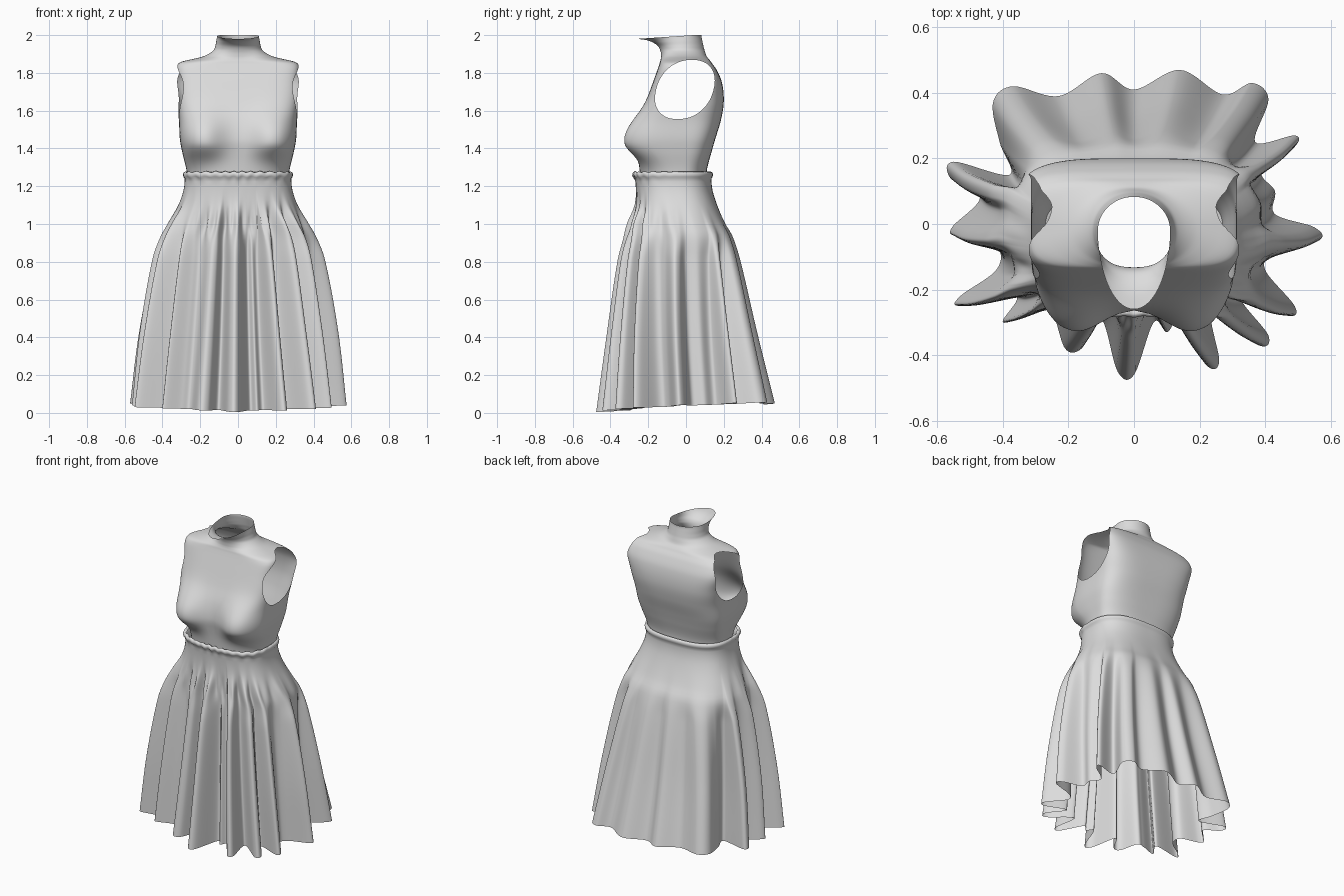
import bpy, bmesh, math
from mathutils import Vector

if "Cube" in bpy.data.objects:
    bpy.data.objects.remove(bpy.data.objects["Cube"])

mat = bpy.data.materials.new("plain_grey")
mat.diffuse_color = (0.72, 0.72, 0.72, 1)
mat.use_nodes = True
mat.node_tree.nodes["Principled BSDF"].inputs["Base Color"].default_value = mat.diffuse_color


def key(table, z):
    """Smooth interpolation through rows of (z, values...)."""
    z = min(max(z, table[0][0]), table[-1][0])
    i = 0
    while i < len(table) - 2 and z > table[i + 1][0]:
        i += 1

    def slope(k, c):
        a, b = table[max(k - 1, 0)], table[min(k + 1, len(table) - 1)]
        return (b[c] - a[c]) / (b[0] - a[0])
    p, q = table[i], table[i + 1]
    h = q[0] - p[0]
    t = (z - p[0]) / h
    return [(2*t**3 - 3*t*t + 1) * p[c] + (t**3 - 2*t*t + t) * h * slope(i, c)
            + (3*t*t - 2*t**3) * q[c] + (t**3 - t*t) * h * slope(i + 1, c)
            for c in range(1, len(p))]


def loft(rings):
    """Open tube through rings of equal length, listed from bottom to top."""
    bm = bmesh.new()
    vs = [[bm.verts.new(p) for p in r] for r in rings]
    n = len(vs[0])
    for a, b in zip(vs, vs[1:]):
        for i in range(n):
            j = (i + 1) % n
            bm.faces.new((a[i], a[j], b[j], b[i]))
    return bm


def finish(name, bm):
    me = bpy.data.meshes.new(name)
    bm.to_mesh(me)
    bm.free()
    me.materials.append(mat)
    me.polygons.foreach_set("use_smooth", [True] * len(me.polygons))
    ob = bpy.data.objects.new(name, me)
    bpy.context.collection.objects.link(ob)


def spow(v, e):
    return math.copysign(abs(v) ** e, v)


# Torso: z, half width, front y, back y, squareness
TORSO = [
    (1.18, .265, -.235, .11, 2.4), (1.28, .272, -.245, .11, 2.6),
    (1.38, .295, -.255, .135, 3.1), (1.45, .308, -.26, .155, 3.4),
    (1.55, .313, -.245, .185, 3.6), (1.65, .325, -.21, .20, 4.2),
    (1.75, .33, -.175, .19, 4.8), (1.82, .33, -.15, .16, 4.8),
    (1.85, .318, -.14, .138, 4.0), (1.862, .29, -.137, .13, 3.2),
    (1.872, .245, -.134, .122, 2.5), (1.887, .185, -.132, .11, 2.1),
    (1.915, .135, -.135, .10, 2.0), (1.94, .12, -.148, .092, 2.0),
    (1.96, .115, -.18, .086, 2.0), (1.972, .112, -.215, .083, 2.0),
    (1.98, .11, -.26, .083, 2.0)]
YC = -.02


def torso_ring(z, n=144):
    w, yf, yb, e = key(TORSO, z)
    ring = []
    for i in range(n):
        a = 2 * math.pi * i / n
        c, s = math.cos(a), math.sin(a)
        x = w * spow(c, 2 / e)
        y = YC + spow(s, 2 / e) * ((yb - YC) if s > 0 else (YC - yf))
        # shoulder blades are wider than the chest
        x *= 1 + y * (.6 if y > 0 else .25) * math.exp(-((z - 1.78) / .08) ** 2)
        # bust
        if s < 0:
            dz = abs(z - 1.435) / (.145 if z > 1.435 else .085)
            dx = abs(abs(x) - .2) / .12
            y -= .08 * math.exp(-dx ** 2.3 - dz ** 2.3) * min(1, -s * 3)
        tilt = .02 * max(0, (z - 1.93) / .05) * min(1, max(0, (y + .26) / .3))
        ring.append((x, y, z + tilt))
    return ring


levels = [1.18 + .01 * i for i in range(66)] + [1.84 + .004 * i for i in range(30)]
levels += [1.96 + .002 * i for i in range(11)]
bm = loft([torso_ring(z) for z in levels])

# Armholes: split the edges that cross a rounded outline, then remove the inside
HC = (-.006, 1.712)


def hole(v):
    dy = v.y - HC[0] - .24 * (v.z - HC[1])
    return ((abs(dy) / .152) ** 2.2 + (abs(v.z - HC[1]) / .157) ** 2.2) ** (1 / 2.2)


cut = []
for e in list(bm.edges):
    p, q = e.verts
    dp, dq = hole(p.co) - 1, hole(q.co) - 1
    if abs(p.co.x) > .12 and dp * dq < 0:
        cut.append(bmesh.utils.edge_split(e, p, dp / (dp - dq))[1])
bmesh.ops.connect_verts(bm, verts=cut)
gone = [f for f in bm.faces
        if abs(f.calc_center_median().x) > .12 and hole(f.calc_center_median()) < 1]
bmesh.ops.delete(bm, geom=gone, context='FACES')
finish("torso", bm)

# Skirt hem: folds traced anticlockwise from the right side
HEM = [(.565, -.05), (.55, -.01), (.43, .03), (.43, .10), (.39, .16), (.49, .235),
       (.49, .27), (.37, .25), (.41, .38), (.36, .43), (.27, .395), (.14, .47),
       (0, .41), (-.10, .46), (-.23, .39), (-.37, .42), (-.43, .37), (-.41, .25),
       (-.38, .15), (-.55, .19), (-.56, .14), (-.47, .08), (-.555, -.01),
       (-.54, -.04), (-.42, -.07), (-.42, -.14), (-.53, -.22), (-.53, -.25),
       (-.36, -.22), (-.40, -.30), (-.30, -.27), (-.25, -.27), (-.21, -.38),
       (-.16, -.38), (-.10, -.29), (-.05, -.45), (0, -.46), (.06, -.30),
       (.10, -.33), (.14, -.30), (.22, -.43), (.26, -.42), (.24, -.27),
       (.38, -.37), (.41, -.34), (.33, -.23), (.47, -.28), (.49, -.25),
       (.40, -.14), (.43, -.09)]
hem = []
m, SUB = len(HEM), 10
for k in range(m):
    p0, p1, p2, p3 = (Vector(HEM[(k + o) % m]) for o in (-1, 0, 1, 2))
    a1 = math.atan2(p1.y, p1.x)
    da = (math.atan2(p2.y, p2.x) - a1) % (2 * math.pi)
    for s in range(SUB):
        t = s / SUB
        p = .5 * (2*p1 + (p2 - p0)*t + (2*p0 - 5*p1 + 4*p2 - p3)*t*t
                  + (3*p1 - p0 - 3*p2 + p3)*t**3)
        hem.append((a1 + da * t, p))

# Skirt body without folds: z, half width, front y, back y, front and back fold strength
SKIRT = [
    (0, .49, -.37, .42, 1, 1), (.4, .463, -.335, .335, .82, .8),
    (.8, .42, -.30, .265, .6, .42), (.93, .395, -.285, .24, .42, .12),
    (1.0, .365, -.275, .205, .3, .04), (1.1, .315, -.265, .165, .06, 0),
    (1.18, .288, -.265, .14, 0, 0), (1.26, .28, -.272, .132, 0, 0)]


def body(a, w, yf, yb):
    c, s = math.cos(a), math.sin(a)
    hy = (yb - yf) / 2
    r = ((abs(c) / w) ** 2.7 + (abs(s) / hy) ** 2.7) ** (-1 / 2.7)
    return Vector((r * c, (yf + yb) / 2 + r * s))


def skirt_ring(z, grow=0):
    w, yf, yb, ff, fb = key(SKIRT, z)
    ring = []
    for a, h in hem:
        mix = min(1, max(0, .25 - 1.2 * math.sin(a)))
        f = ff * mix + fb * (1 - mix)
        # gathers under the waistband and ripples on its rolled edge
        g = .010 * mix * math.sin(31 * a) * math.exp(-((z - 1.0) / .07) ** 2)
        ripple = mix * (grow != 0)
        g += grow + .002 * ripple * math.sin(23 * a)
        p = body(a, w + g, yf - g, yb + g) + f * (h - body(a, *SKIRT[0][1:4]))
        lift = (.025 + .045 * h.y + .03 * abs(h.x)) * max(0, 1 - z / 1.1)
        ring.append((p.x, p.y, z + lift + .003 * math.sin(29 * a) * ripple))
    return ring


rings = [skirt_ring(.024 * i) for i in range(52)]
rings += [skirt_ring(z, g) for z, g in
          ((1.242, .002), (1.25, .008), (1.262, .011), (1.272, .008),
           (1.277, -.001), (1.27, -.010))]
finish("skirt", loft(rings))
